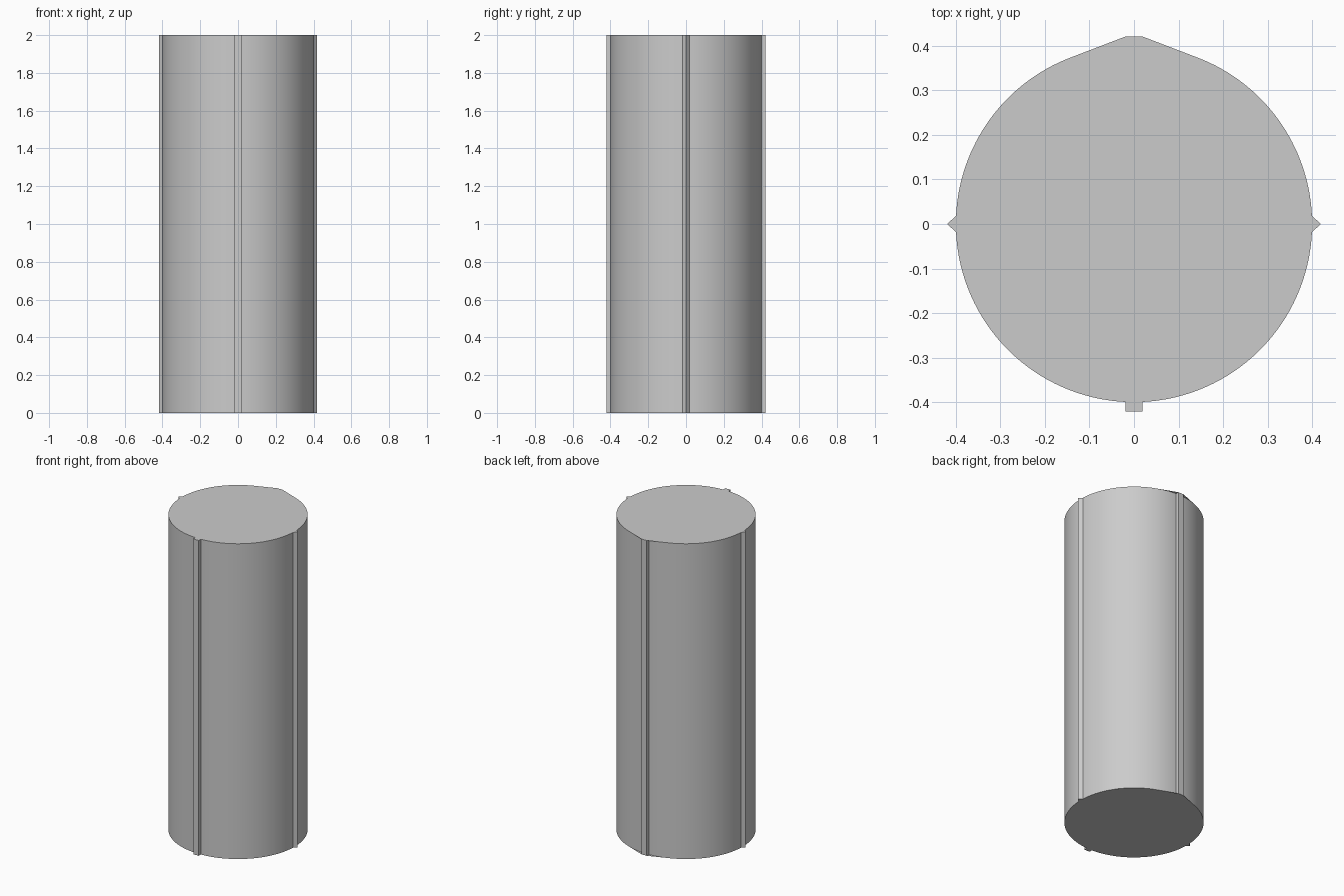
import bpy, bmesh, math

if "Cube" in bpy.data.objects:
    bpy.data.objects.remove(bpy.data.objects["Cube"])

R, RI, H = 0.40, 0.385, 2.0      # outer radius, inner radius, height
K, KR = 0.019, 0.421             # rib half width, rib reach
N = 32                           # segments per quarter turn


def arc(r, a0, a1, n):
    return [(r * math.cos(a0 + (a1 - a0) * i / n),
             r * math.sin(a0 + (a1 - a0) * i / n)) for i in range(n + 1)]


def finish(name, bm):
    bmesh.ops.recalc_face_normals(bm, faces=bm.faces)
    me = bpy.data.meshes.new(name)
    bm.to_mesh(me)
    bm.free()
    ob = bpy.data.objects.new(name, me)
    bpy.context.collection.objects.link(ob)
    bpy.ops.object.select_all(action='DESELECT')
    ob.select_set(True)
    bpy.context.view_layer.objects.active = ob
    bpy.ops.object.shade_smooth_by_angle(angle=math.radians(30))
    return ob


d = math.asin(K / R)
q = math.pi / 2
# outer side of one half: square ribs front and back, pointed ridge at the side
outer = ([(0, -KR), (K, -KR)] + arc(R, -q + d, -d, N) + [(KR - 0.002, 0)]
         + arc(R, d, q - d, N) + [(K, KR), (0, KR)])
inner = arc(RI, q, -q, 2 * N)


def half_shell(name, s):
    bm = bmesh.new()
    ring = [(s * x, y) for x, y in outer + inner]
    lo = [bm.verts.new((x, y, 0)) for x, y in ring]
    hi = [bm.verts.new((x, y, H)) for x, y in ring]
    n = len(ring)
    for i in range(n):
        j = (i + 1) % n
        bm.faces.new((lo[i], lo[j], hi[j], hi[i]))
    return finish(name, bm)


half_shell("right_half_shell", 1)
half_shell("left_half_shell", -1)

# flat end caps, with straight tangents running to the back rib
t = q - d - math.acos(R / math.hypot(K, KR))
cap_half = ([(K, -KR)] + arc(R, -q + d, -d, N) + [(KR - 0.002, 0)]
            + arc(R, d, t, N) + [(K, KR)])
outline = cap_half + [(-x, y) for x, y in reversed(cap_half)]
for name, z in (("top_cap", H), ("bottom_cap", 0)):
    bm = bmesh.new()
    f = bm.faces.new([bm.verts.new((x, y, z)) for x, y in outline])
    f.normal_update()
    ob = finish(name, bm)
    if (ob.data.polygons[0].normal.z > 0) != (z > 0):
        ob.data.flip_normals()
